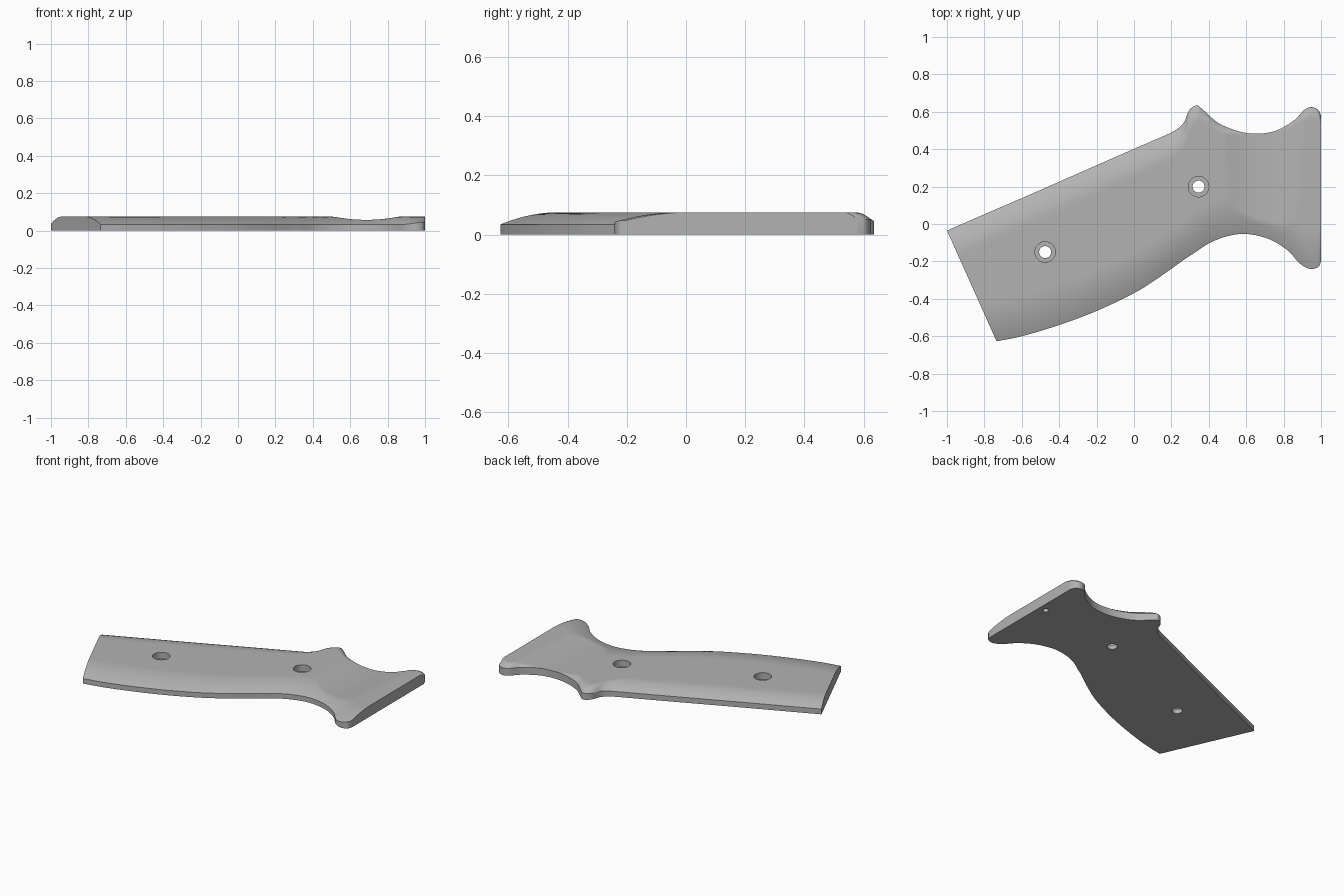
import bpy, bmesh
from mathutils import Vector

if "Cube" in bpy.data.objects:
    bpy.data.objects.remove(bpy.data.objects["Cube"], do_unlink=True)

# Paired points along the two long edges, from butt to guard
UPPER = [(-1, -.035), (-.8, .052), (-.55, .16), (-.3, .27), (-.05, .38), (.1, .445), (.21, .495),
         (.265, .54), (.293, .605), (.335, .634), (.37, .61), (.46, .535), (.6, .487), (.74, .493),
         (.85, .55), (.91, .61), (.95, .625), (.985, .61), (1, .58)]
LOWER = [(-.735, -.627), (-.6, -.6), (-.4, -.54), (-.2, -.465), (0, -.37), (.12, -.295), (.22, -.225),
         (.28, -.182), (.33, -.15), (.37, -.122), (.42, -.094), (.5, -.065), (.6, -.053), (.72, -.08),
         (.82, -.14), (.885, -.21), (.94, -.24), (.985, -.23), (1, -.2)]
TOP = 0.075
ROWS = 44
STEPS = 7


def smooth_path(points):
    """Catmull-Rom curve through the points."""
    p = [Vector(q) for q in points]
    p = [2 * p[0] - p[1]] + p + [2 * p[-1] - p[-2]]
    path = []
    for a, b, c, d in zip(p, p[1:], p[2:], p[3:]):
        for i in range(STEPS):
            t = i / STEPS
            path.append(0.5 * (2 * b + (c - a) * t + (2 * a - 5 * b + 4 * c - d) * t * t
                               + (3 * b - a - 3 * c + d) * t ** 3))
    return path + [p[-2]]


def ramp(x, start, end):
    return min(max((x - start) / (end - start), 0), 1)


def rounded(distance, width, edge):
    t = min(distance / width, 1)
    return edge + (TOP - edge) * (1 - (1 - t) ** 1.9)


def height(p, up, low):
    """Domed top with rounded long edges and a shallow thumb scoop."""
    fade = ramp(up.x, .2, .4)
    upper = rounded((p - up).length, .14 - .09 * fade, .036 + .014 * fade)
    lower = rounded((p - low).length, .21, .034 + .014 * ramp(low.x, .9, 1))
    scoop = .057 - .02 * (p.y - .05) + .6 * (p.x - .69) ** 2
    return min(upper, lower, scoop)


# Grip plate: a lofted top, straight walls and a flat back
bm = bmesh.new()
grid = []
for up, low in zip(smooth_path(UPPER), smooth_path(LOWER)):
    column = []
    for j in range(ROWS + 1):
        s = j / ROWS
        s = 0.5 * s + 0.5 * s * s * (3 - 2 * s)
        p = up.lerp(low, s)
        column.append(bm.verts.new((p.x, p.y, height(p, up, low))))
    grid.append(column)
for a, b in zip(grid, grid[1:]):
    for j in range(ROWS):
        bm.faces.new((a[j], a[j + 1], b[j + 1], b[j]))
rim = ([c[0] for c in grid] + grid[-1][1:]
       + [c[-1] for c in reversed(grid[:-1])] + grid[0][-2:0:-1])
base = [bm.verts.new((v.co.x, v.co.y, 0)) for v in rim]
for i in range(len(rim)):
    k = (i + 1) % len(rim)
    bm.faces.new((rim[i], rim[k], base[k], base[i]))
bm.faces.new(base)
bmesh.ops.recalc_face_normals(bm, faces=bm.faces)
mesh = bpy.data.meshes.new("grip_plate")
bm.to_mesh(mesh)
bm.free()
grip = bpy.data.objects.new("grip_plate", mesh)
bpy.context.collection.objects.link(grip)

# Grey material
grey = bpy.data.materials.new("grey")
grey.use_nodes = True
colour = (.45, .45, .45, 1)
grey.diffuse_color = colour
grey.node_tree.nodes["Principled BSDF"].inputs["Base Color"].default_value = colour
mesh.materials.append(grey)


def drill(x, y, radius, bottom, top):
    bpy.ops.mesh.primitive_cylinder_add(vertices=40, radius=radius, depth=top - bottom,
                                        location=(x, y, (top + bottom) / 2))
    cutter = bpy.context.object
    cutter.hide_render = True
    cut = grip.modifiers.new("hole", "BOOLEAN")
    cut.operation = "DIFFERENCE"
    cut.solver = "EXACT"
    cut.object = cutter
    bpy.context.view_layer.objects.active = grip
    bpy.ops.object.modifier_apply(modifier=cut.name)
    bpy.data.objects.remove(cutter, do_unlink=True)


# Counterbored screw holes and a blind pin hole in the back
for x, y in ((.345, .2), (-.475, -.15)):
    drill(x, y, .055, .03, .2)
    drill(x, y, .032, -.1, .2)
drill(.95, .28, .018, -.1, .035)

bpy.ops.object.select_all(action="DESELECT")
grip.select_set(True)
bpy.context.view_layer.objects.active = grip
bpy.ops.object.shade_smooth_by_angle(angle=.5)
